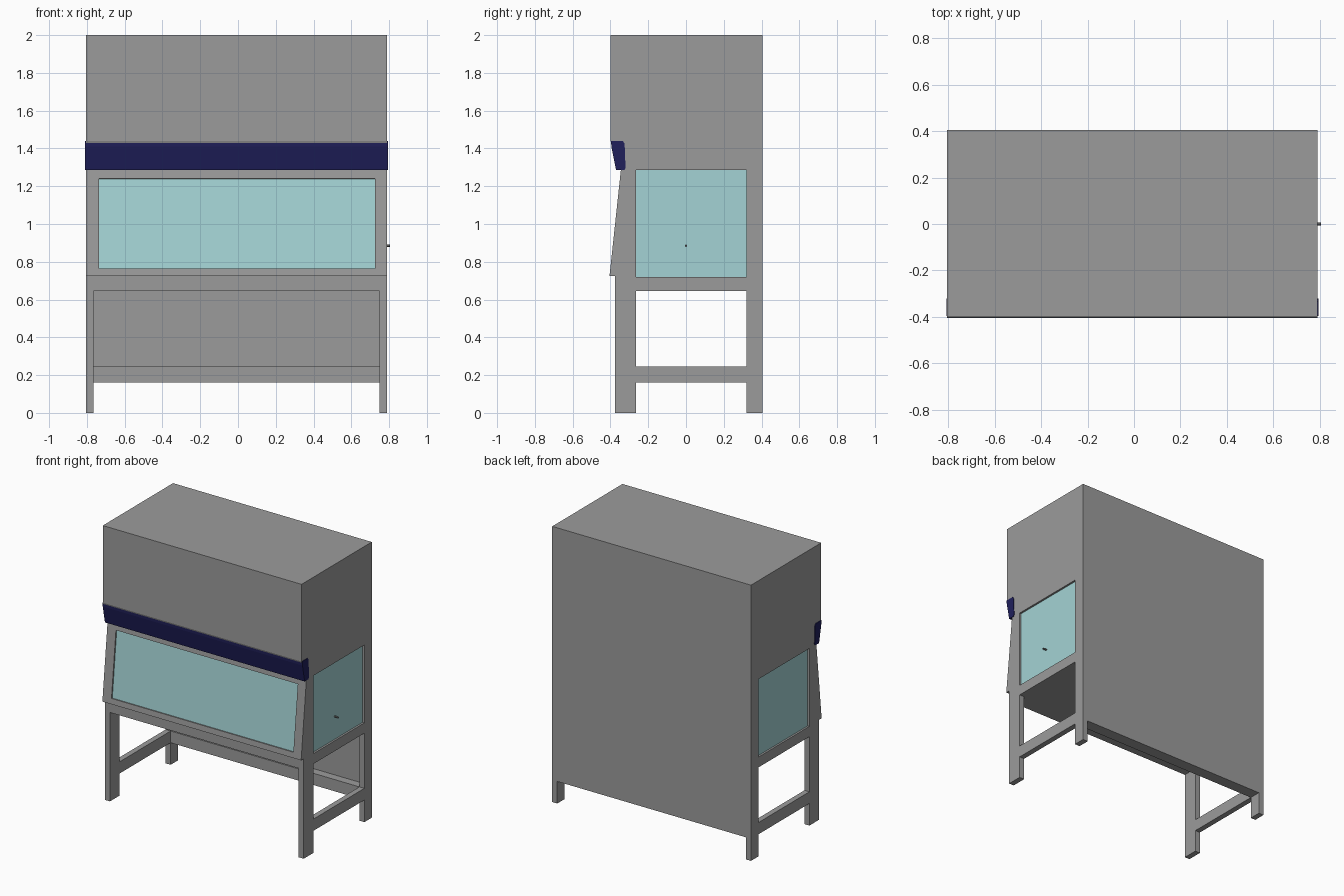
import bpy, bmesh, math
from mathutils import Matrix, Vector

if "Cube" in bpy.data.objects:
    bpy.data.objects.remove(bpy.data.objects["Cube"])


def material(name, rgb):
    m = bpy.data.materials.new(name)
    m.diffuse_color = (*rgb, 1)
    m.use_nodes = True
    m.node_tree.nodes["Principled BSDF"].inputs["Base Color"].default_value = m.diffuse_color
    return m


GREY = material("painted grey steel", (0.33, 0.33, 0.33))
GLASS = material("pale teal glass", (0.37, 0.65, 0.66))
NAVY = material("navy trim", (0.014, 0.014, 0.105))
DARK = material("dark metal", (0.10, 0.10, 0.10))


def finish(bm, name, mat):
    bmesh.ops.recalc_face_normals(bm, faces=bm.faces)
    me = bpy.data.meshes.new(name)
    bm.to_mesh(me)
    bm.free()
    ob = bpy.data.objects.new(name, me)
    bpy.context.collection.objects.link(ob)
    me.materials.append(mat)
    return ob


def extrude_x(name, profile, x0, x1, mat):
    """Extrude a (y, z) outline along x."""
    bm = bmesh.new()
    face = bm.faces.new([bm.verts.new((x0, y, z)) for y, z in profile])
    geo = bmesh.ops.extrude_face_region(bm, geom=[face])["geom"]
    moved = [v for v in geo if isinstance(v, bmesh.types.BMVert)]
    bmesh.ops.translate(bm, verts=moved, vec=(x1 - x0, 0, 0))
    return finish(bm, name, mat)


def box(name, lo, hi, mat, place=Matrix.Identity(4)):
    lo, hi = Vector(lo), Vector(hi)
    bm = bmesh.new()
    m = place @ Matrix.Translation((lo + hi) / 2) @ Matrix.Diagonal((*(hi - lo), 1))
    bmesh.ops.create_cube(bm, size=1, matrix=m)
    return finish(bm, name, mat)


def cut(target, lo, hi, place=Matrix.Identity(4)):
    """Subtract a box from the target and discard the cutter."""
    cutter = box("cutter", lo, hi, GREY, place)
    cutter.hide_render = True
    mod = target.modifiers.new("cut", 'BOOLEAN')
    mod.operation = 'DIFFERENCE'
    mod.solver = 'EXACT'
    mod.object = cutter
    bpy.context.view_layer.objects.active = target
    bpy.ops.object.modifier_apply(modifier=mod.name)
    bpy.data.objects.remove(cutter)


X0, X1 = -0.805, 0.79          # outer sides
IN0, IN1 = -0.765, 0.75        # inner faces of the legs
YF, YB = -0.265, 0.32          # opening between front and back legs

# Cabinet, sloped sash front and legs from a single side outline
cabinet = extrude_x("cabinet_and_stand", [
    (0.405, 0), (0.405, 2), (-0.4, 2), (-0.4, 1.44), (-0.345, 1.285),
    (-0.405, 0.725), (-0.375, 0.725), (-0.375, 0)], X0, X1, GREY)

# Knee space, thin back panel above the rear rail, gap under the rear rail
cut(cabinet, (IN0, -1, -1), (IN1, YB, 0.645))
cut(cabinet, (IN0, 0.25, 0.245), (IN1, 0.38, 0.645))
cut(cabinet, (IN0, 0.25, -1), (IN1, 1, 0.16))

# Openings in the side frames, above and below the stretchers
cut(cabinet, (-1, YF, 0.245), (1, YB, 0.645))
cut(cabinet, (-1, YF, -1), (1, YB, 0.16))

# Recessed side windows
for side, x, s in (("left", X0, -1), ("right", X1, 1)):
    a, b = sorted((x - s * 0.02, x + s * 0.1))
    cut(cabinet, (a, YF, 0.72), (b, YB, 1.285))
    a, b = sorted((x - s * 0.022, x - s * 0.014))
    box(side + "_window", (a, YF, 0.72), (b, YB, 1.285), GLASS)

# Recessed front window on the sloped sash
slope = math.atan2(0.06, 0.56)
sash = Matrix.Translation((-0.005, -0.3753, 1.0025)) @ Matrix.Rotation(-slope, 4, 'X')
cut(cabinet, (-0.73, -0.1, -0.239), (0.73, 0.016, 0.239), sash)
box("front_window", (-0.73, 0.010, -0.239), (0.73, 0.018, 0.239), GLASS, sash)

# Navy trim band across the front, wrapping the sides
extrude_x("trim_band", [
    (-0.397, 1.44), (-0.335, 1.44), (-0.325, 1.425), (-0.32, 1.295),
    (-0.328, 1.285), (-0.37, 1.285), (-0.395, 1.41)], X0 - 0.004, X1 + 0.004, NAVY)

# Small service valve through the right window
bm = bmesh.new()
bmesh.ops.create_cone(bm, cap_ends=True, segments=12, radius1=0.006, radius2=0.006, depth=0.04,
                      matrix=Matrix.Translation((0.785, 0, 0.885)) @ Matrix.Rotation(math.pi / 2, 4, 'Y'))
finish(bm, "service_valve", DARK)
